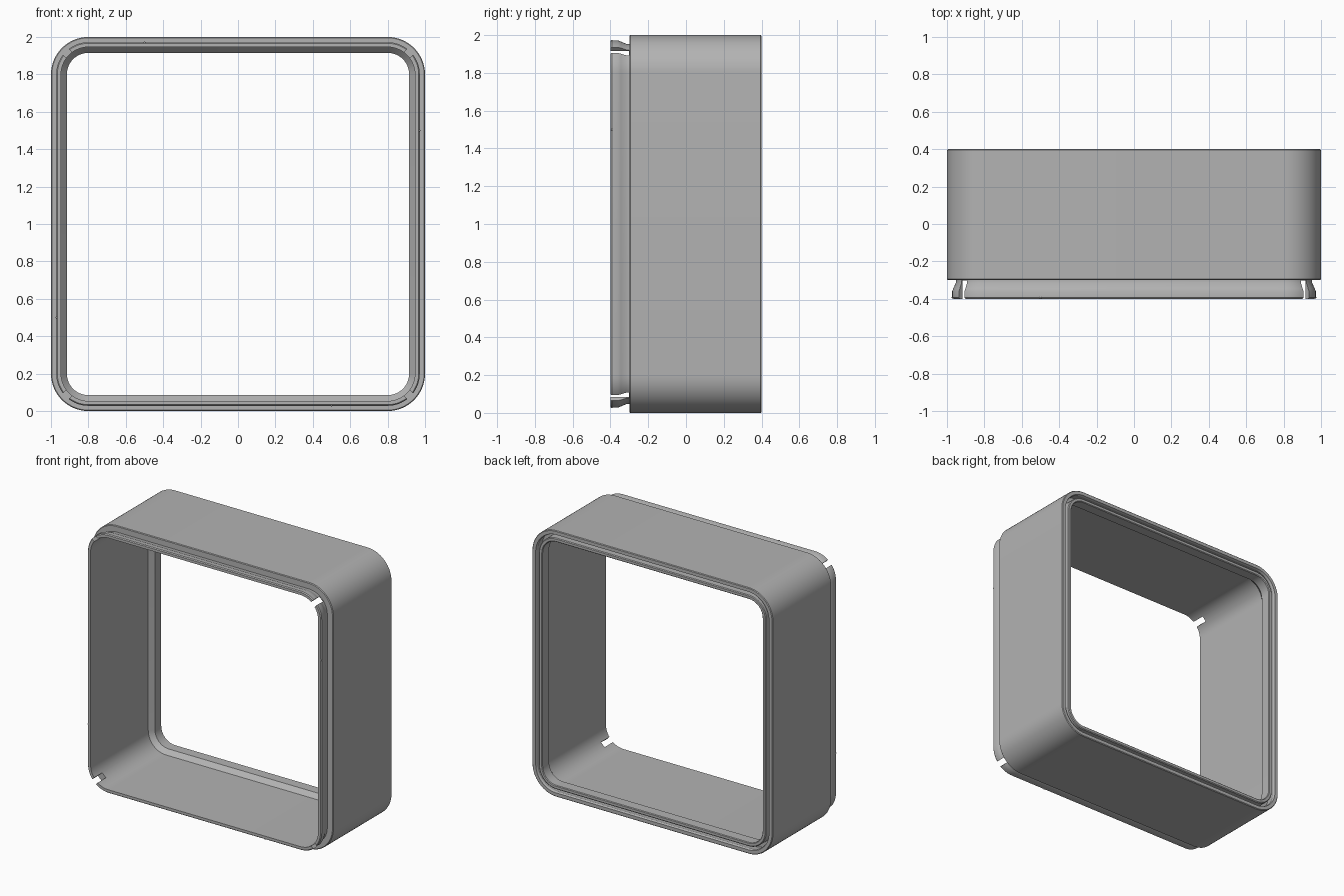
import bpy, bmesh, math
from mathutils import Matrix

cube = bpy.data.objects.get("Cube")
if cube:
    bpy.data.objects.remove(cube, do_unlink=True)

grey = bpy.data.materials.new("plain_grey")
grey.use_nodes = True
colour = (0.45, 0.45, 0.45, 1)
grey.diffuse_color = colour
grey.node_tree.nodes["Principled BSDF"].inputs["Base Color"].default_value = colour

CORNER = 0.8   # centre of every corner arc
STEPS = 14     # segments per corner


def make_object(name, bm):
    bmesh.ops.recalc_face_normals(bm, faces=bm.faces)
    mesh = bpy.data.meshes.new(name)
    bm.to_mesh(mesh)
    bm.free()
    mesh.materials.append(grey)
    obj = bpy.data.objects.new(name, mesh)
    bpy.context.collection.objects.link(obj)
    return obj


def rounded_square(half):
    """Points (x, z) around a square with concentric corner arcs."""
    points = []
    for corner in range(4):
        mid = math.radians(45 + 90 * corner)
        cx, cz = (math.copysign(CORNER, f(mid)) for f in (math.cos, math.sin))
        for i in range(STEPS + 1):
            a = math.radians(90 * corner + 90 * i / STEPS)
            r = half - CORNER
            points.append((cx + r * math.cos(a), 1 + cz + r * math.sin(a)))
    return points


# Wall cross-section as (half width, y): snap lip, outer wall, back groove, inner ring
profile = [
    (0.946, -0.40), (0.966, -0.40), (0.972, -0.393), (0.972, -0.36),
    (0.966, -0.345), (0.953, -0.315), (0.953, -0.30),
    (0.995, -0.30), (1.0, -0.295), (1.0, 0.395), (0.995, 0.40),
    (0.970, 0.40), (0.965, 0.385), (0.975, 0.35), (0.975, 0.32),
    (0.944, 0.32), (0.944, 0.395), (0.938, 0.40),
    (0.920, 0.40), (0.915, 0.395), (0.915, 0.32), (0.946, 0.285),
]
bm = bmesh.new()
loops = [[bm.verts.new((x, y, z)) for x, z in rounded_square(half)]
         for half, y in profile]
for k, loop in enumerate(loops):
    following = loops[(k + 1) % len(loops)]
    for i in range(len(loop)):
        j = (i + 1) % len(loop)
        bm.faces.new((loop[i], loop[j], following[j], following[i]))
frame = make_object("square_frame", bm)

# Diagonal slots through the lip at the corners
bm = bmesh.new()
for corner in range(4):
    turn = Matrix.Rotation(math.radians(45 + 90 * corner), 4, 'Y')
    place = (Matrix.Translation((0, -0.376, 1)) @ turn
             @ Matrix.Translation((1.26, 0, 0))
             @ Matrix.Diagonal((0.3, 0.15, 0.042, 1)))
    bmesh.ops.create_cube(bm, size=1, matrix=place)
cutter = make_object("slot_cutter", bm)
cutter.hide_render = True
cut = frame.modifiers.new("corner_slots", 'BOOLEAN')
cut.object = cutter
cut.solver = 'EXACT'
bpy.context.view_layer.objects.active = frame
frame.select_set(True)
bpy.ops.object.modifier_apply(modifier=cut.name)
bpy.data.objects.remove(cutter, do_unlink=True)
bpy.ops.object.shade_smooth_by_angle(angle=math.radians(25))

# Tiny locating nubs on the lip, one per side
bm = bmesh.new()
for side in range(4):
    place = (Matrix.Translation((0, 0, 1))
             @ Matrix.Rotation(math.radians(90 * side), 4, 'Y')
             @ Matrix.Translation((0.968, -0.393, 0.5)))
    bmesh.ops.create_uvsphere(bm, u_segments=8, v_segments=6, radius=0.007, matrix=place)
make_object("lip_nubs", bm)
